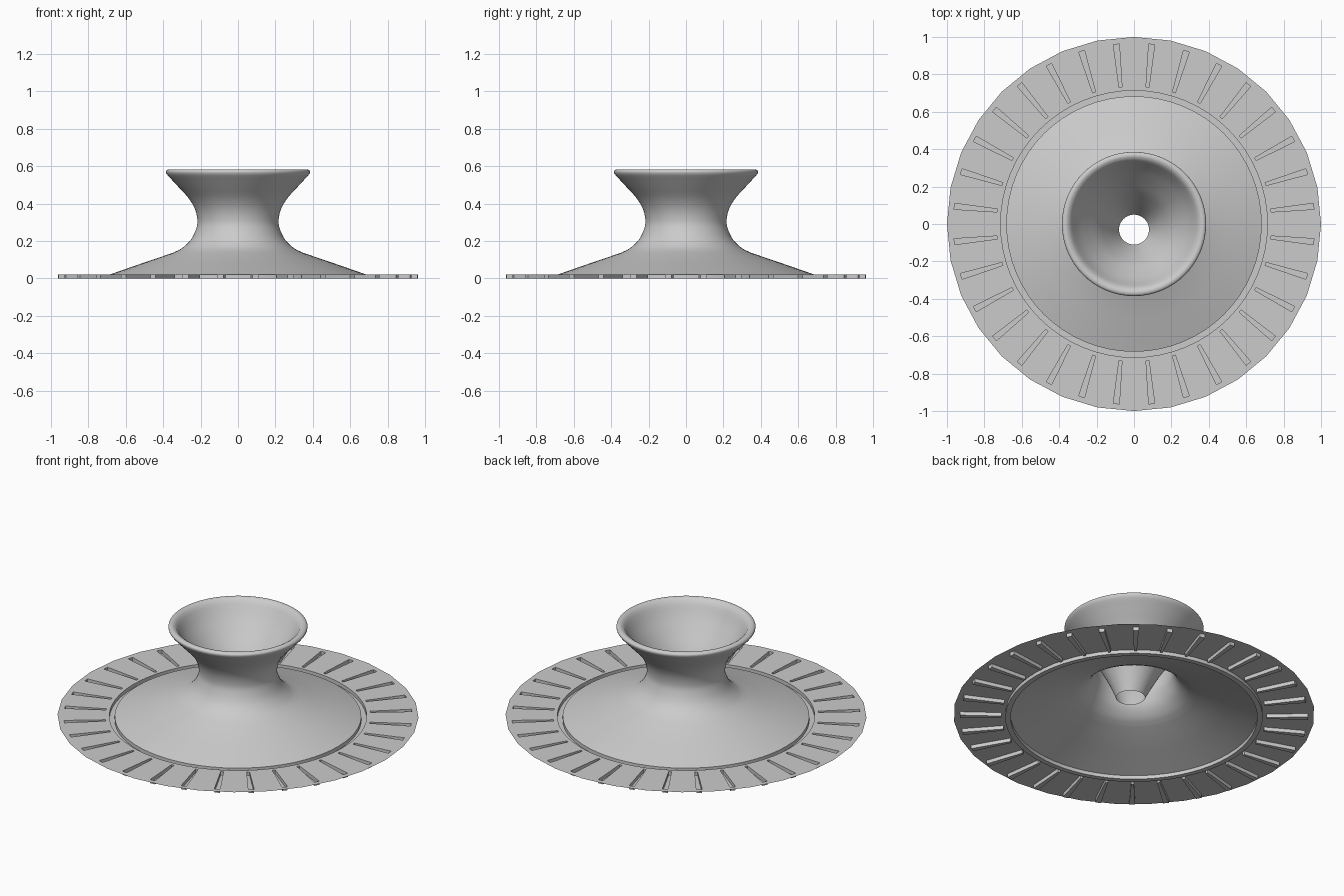
import bpy, bmesh
from math import sin, cos, pi, radians
from mathutils import Vector

if "Cube" in bpy.data.objects:
    bpy.data.objects.remove(bpy.data.objects["Cube"])

TOP = 0.022      # height of the thin flange sheet
SECTORS = 32
SEG = 64


def polar(r, a, z):
    return Vector((r * cos(a), r * sin(a), z))


def finish(bm, name, angle):
    bmesh.ops.remove_doubles(bm, verts=bm.verts, dist=1e-5)
    me = bpy.data.meshes.new(name)
    bm.to_mesh(me)
    bm.free()
    ob = bpy.data.objects.new(name, me)
    bpy.context.collection.objects.link(ob)
    bpy.ops.object.select_all(action='DESELECT')
    ob.select_set(True)
    bpy.context.view_layer.objects.active = ob
    bpy.ops.object.shade_smooth_by_angle(angle=radians(angle))
    return ob


def curve(pts, n=4):
    """Catmull-Rom through (r, z) points."""
    p = [Vector(q) for q in pts]
    p = [2 * p[0] - p[1]] + p + [2 * p[-1] - p[-2]]
    out = []
    for a, b, c, d in zip(p, p[1:], p[2:], p[3:]):
        for i in range(n):
            t = i / n
            out.append(0.5 * (2 * b + (c - a) * t + (2 * a - 5 * b + 4 * c - d) * t * t
                              + (3 * b - a - 3 * c + d) * t ** 3))
    return out + [p[-2]]


def revolve(name, profile, shift=lambda i: 0.0):
    bm = bmesh.new()
    rings = []
    for i, (r, z) in enumerate(profile):
        off = Vector((0, shift(i), 0))
        rings.append([bm.verts.new(polar(r, 2 * pi * k / SEG, z) + off) for k in range(SEG)])
    for lo, hi in zip(rings, rings[1:]):
        for k in range(SEG):
            j = (k + 1) % SEG
            bm.faces.new((lo[k], lo[j], hi[j], hi[k]))
    return finish(bm, name, 35)


# Flange: flat sheet with a pressed radial groove in every sector
bm = bmesh.new()
step = 2 * pi / SECTORS
R_IN, R_OUT = 0.713, 1.0
for s in range(SECTORS):
    a0, a1 = s * step, (s + 1) * step
    mid = (a0 + a1) / 2
    V = bm.verts.new
    i0, im, i1 = (V(polar(R_IN, a, TOP)) for a in (a0, mid, a1))
    o0, o1 = (V(polar(R_OUT, a, TOP)) for a in (a0, a1))
    radial, side = polar(1, mid, 0), polar(1, mid + pi / 2, 0)
    corners = [radial * r + side * w for r, w in
               ((0.735, -0.008), (0.965, -0.016), (0.965, 0.016), (0.735, 0.008))]
    g = [V(c + Vector((0, 0, TOP))) for c in corners]
    f = [V(c) for c in corners]
    bm.faces.new((i0, o0, g[1], g[0]))
    bm.faces.new((o0, o1, g[2], g[1]))
    bm.faces.new((o1, i1, g[3], g[2]))
    bm.faces.new((i1, im, i0, g[0], g[3]))
    bm.faces.new(f)
    for k in range(4):
        j = (k + 1) % 4
        bm.faces.new((g[k], g[j], f[j], f[k]))
finish(bm, "grooved_flange", 20)

# Pressed ring groove between flange and cone
revolve("ring_groove", [(R_IN, TOP), (R_IN, 0), (0.683, 0), (0.683, TOP)])

# Body: sloping cone, waisted neck, rolled rim, then the funnel inside
outer = [(0.683, TOP), (0.51, 0.082)] + curve([
    (0.345, 0.138), (0.295, 0.165), (0.25, 0.21), (0.224, 0.265), (0.217, 0.31),
    (0.23, 0.37), (0.265, 0.43), (0.325, 0.496), (0.375, 0.55)])
rim = curve([(0.384, 0.562), (0.385, 0.573), (0.376, 0.582), (0.361, 0.583),
             (0.345, 0.574)], 3)
funnel = curve([(0.332, 0.553), (0.295, 0.49), (0.245, 0.42), (0.19, 0.345),
                (0.14, 0.26), (0.104, 0.19), (0.08, 0.14)])
profile = outer + rim + funnel
first = len(outer) + len(rim)


def spout_shift(i):
    # the spout leans slightly toward the front as it descends
    return 0.0 if i < first else -0.03 * (i - first) / (len(funnel) - 1)


revolve("funnel_body", profile, spout_shift)
